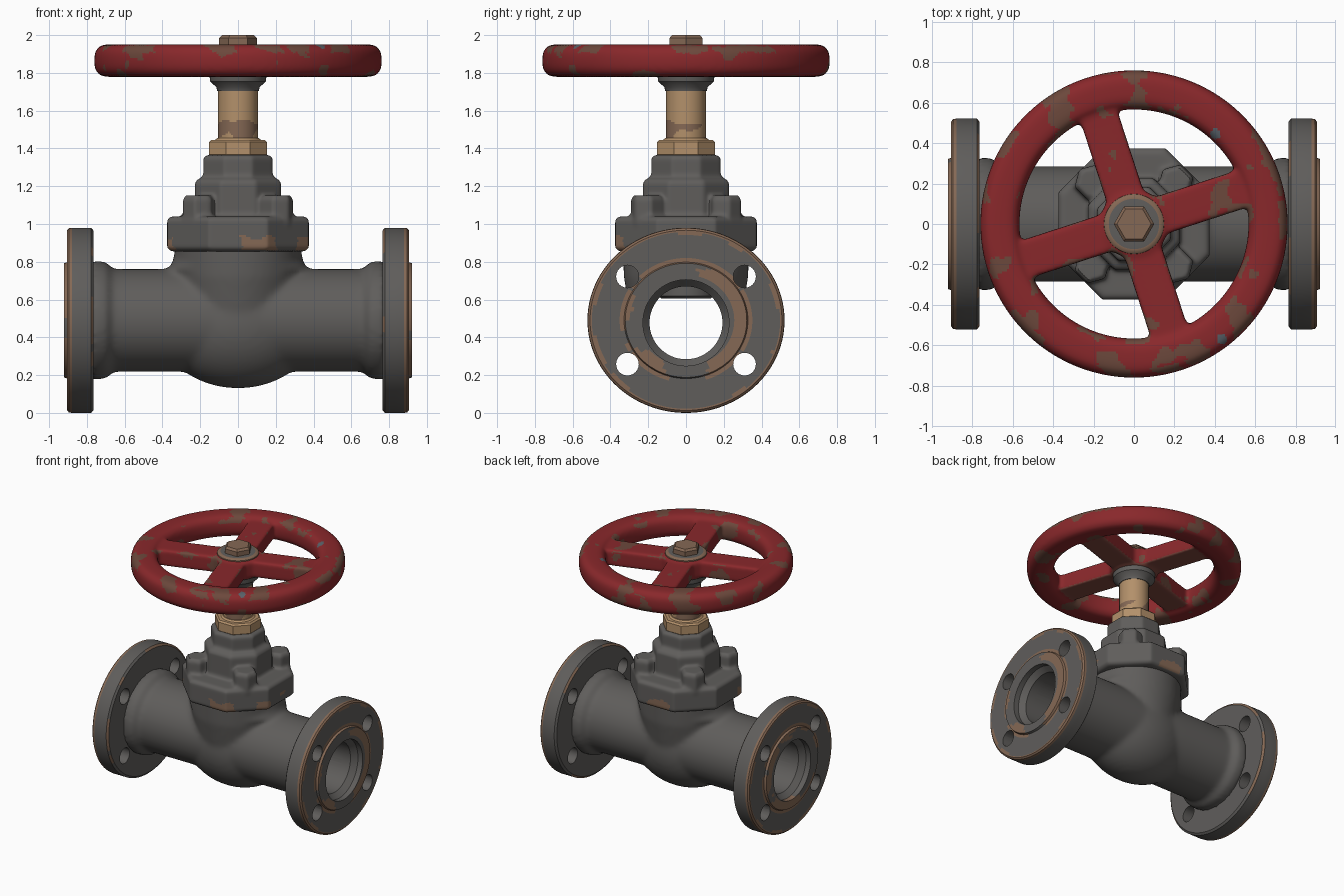
import bpy, bmesh, math
from mathutils import Matrix, Vector, noise

if "Cube" in bpy.data.objects:
    bpy.data.objects.remove(bpy.data.objects["Cube"])

ZC = 0.49          # height of the pipe axis
OCT = 1 / math.cos(math.pi / 8)


def material(name, rgb):
    m = bpy.data.materials.new(name)
    m.diffuse_color = (*rgb, 1)
    m.use_nodes = True
    m.node_tree.nodes["Principled BSDF"].inputs["Base Color"].default_value = m.diffuse_color
    return m


IRON = material("grey iron", (0.115, 0.11, 0.105))
WEAR = material("brown wear", (0.235, 0.14, 0.09))
BRASS = material("brass", (0.45, 0.28, 0.145))
RED = material("red paint", (0.25, 0.021, 0.024))
WORN_RED = material("worn red paint", (0.15, 0.065, 0.045))
FADED = material("faded red paint", (0.2, 0.06, 0.045))
BLUE = material("blue grey chip", (0.1, 0.12, 0.14))


def along_x(sy=1.0, side=1):
    """Turns a z-axis lathe into one along the pipe axis."""
    return (Matrix.Translation((0, 0, ZC)) @ Matrix.Diagonal((side, sy, 1, 1))
            @ Matrix.Rotation(math.pi / 2, 4, 'Y'))


def lathe(bm, profile, seg=48, matrix=Matrix(), turn=0.0, closed=False):
    """Spin (height, radius) points; cap the ends, or close the loop into a ring."""
    rings = []
    for h, r in profile:
        rings.append([bm.verts.new(matrix @ Vector((
            r * math.cos(turn + 2 * math.pi * i / seg),
            r * math.sin(turn + 2 * math.pi * i / seg), h))) for i in range(seg)])
    pairs = list(zip(rings, rings[1:]))
    if closed:
        pairs.append((rings[-1], rings[0]))
    else:
        bm.faces.new(rings[0][::-1])
        bm.faces.new(rings[-1])
    for a, b in pairs:
        for i in range(seg):
            j = (i + 1) % seg
            bm.faces.new((a[i], a[j], b[j], b[i]))


def octagon(bm, z0, z1, flat, bevel):
    r = flat * OCT
    lathe(bm, [(z0, r - bevel), (z0 + bevel, r), (z1 - bevel, r), (z1, r - bevel)],
          8, turn=math.pi / 8)


def make(name, bm):
    bmesh.ops.recalc_face_normals(bm, faces=bm.faces)
    me = bpy.data.meshes.new(name)
    bm.to_mesh(me)
    bm.free()
    ob = bpy.data.objects.new(name, me)
    bpy.context.collection.objects.link(ob)
    return ob


def bake(ob):
    """Apply all modifiers."""
    dg = bpy.context.evaluated_depsgraph_get()
    me = bpy.data.meshes.new_from_object(ob.evaluated_get(dg))
    ob.modifiers.clear()
    ob.data = me


def cast(ob, voxel, smooth):
    """Fuse overlapping solids into one softly rounded casting."""
    m = ob.modifiers.new("fuse", 'REMESH')
    m.mode = 'VOXEL'
    m.voxel_size = voxel
    s = ob.modifiers.new("soften", 'SMOOTH')
    s.factor = 0.5
    s.iterations = smooth
    bake(ob)


def cut(ob, cutter):
    m = ob.modifiers.new("cut", 'BOOLEAN')
    m.operation = 'DIFFERENCE'
    m.solver = 'EXACT'
    m.object = cutter
    bake(ob)


def finish(ob, mats, rule=None, angle=35):
    me = ob.data
    me.materials.clear()
    for m in mats:
        me.materials.append(m)
    for p in me.polygons:
        p.material_index = int(rule(p.center, p.normal)) if rule else 0
    me.shade_smooth()
    me.set_sharp_from_angle(angle=math.radians(angle))


def patch(c, scale, seed=0.0):
    return noise.noise(Vector(c) * scale + Vector((seed, seed * 0.7, 3.1)))


# Cutter: stepped bore and the bolt holes of both flanges
bm = bmesh.new()
lathe(bm, [(-1, .228), (-.88, .228), (-.84, .193), (.84, .193), (.88, .228), (1, .228)],
      64, Matrix.Translation((0, 0, -.013)) @ along_x(1.0))
for sx in (-1, 1):
    for sy in (-1, 1):
        for sz in (-1, 1):
            lathe(bm, [(.72, .06), (1, .06)], 24,
                  Matrix.Translation((0, sy * .31, sz * .232)) @ along_x(1, sx))
cutter = make("bore_cutter", bm)
cutter.hide_render = True

# Body: pipe, flange hubs, bulged chamber and neck
bm = bmesh.new()
lathe(bm, [(-.775, .315), (-.70, .31), (-.66, .272), (.66, .272), (.70, .31), (.775, .315)],
      64, along_x(1.05))
bmesh.ops.create_uvsphere(bm, u_segments=48, v_segments=24, radius=1,
                          matrix=Matrix.Translation((0, 0, .467)) @ Matrix.Diagonal((.42, .3, .337, 1)))
lathe(bm, [(.36, .26), (.55, .30), (.72, .33), (.92, .335)])
lathe(bm, [(.68, .30), (.76, .37), (.80, .345), (.86, .335)], 48,
      Matrix.Diagonal((1, .85, 1, 1)))
body = make("valve_body", bm)
cast(body, .016, 12)
cut(body, cutter)
finish(body, [IRON], angle=45)


# Pipe flanges with raised face, worn along the rims
def flange_wear(c, n):
    r = math.hypot(c.y / 1.065, c.z - ZC)
    k = patch(c, 6)
    x = abs(c.x)
    if r > .45:
        if x > .9 and r < .468:
            return k > .3
        return x > .88 or (x < .78 and k > .05)
    if x > .904 and .225 < r < .32:
        if r > .3:
            return k > -.3
        if c.y > 0 and .36 < c.z < .76:      # broad scuff on one side
            return k > -.22
        return k > (.0 if r > .284 else .22)
    return False


for side, name in ((1, "right_flange"), (-1, "left_flange")):
    bm = bmesh.new()
    lathe(bm, [(.765, .475), (.777, .49), (.83, .49), (.878, .49), (.895, .488), (.905, .477),
               (.905, .468), (.905, .452), (.905, .38), (.905, .33), (.905, .308),
               (.921, .302), (.921, .292), (.921, .28), (.921, .265), (.921, .25), (.921, .24)],
          144, along_x(1.065, side))
    ob = make(name, bm)
    cut(ob, cutter)
    finish(ob, [IRON, WEAR], flange_wear)
bpy.data.objects.remove(cutter)

# Gate hanging in the bore
bm = bmesh.new()
lathe(bm, [(.605, .13), (.62, .15), (.74, .15)], 32)
finish(make("gate", bm), [IRON])

# Bonnet: octagonal tiers with four hex bolts
bm = bmesh.new()
octagon(bm, .855, 1.04, .375, .02)
octagon(bm, 1.0, 1.24, .228, .02)
octagon(bm, 1.2, 1.365, .183, .015)
for sx in (-1, 1):
    for sy in (-1, 1):
        lathe(bm, [(1.0, .09), (1.13, .09), (1.152, .075)], 6,
              Matrix.Translation((sx * .207, sy * .207, 0)), turn=math.pi / 12)
bonnet = make("bonnet", bm)
cast(bonnet, .012, 4)


def bonnet_wear(c, n):
    if not .862 < c.z < .935 + .03 * patch(c, 14) or c.xy.length < .35:
        return False
    a = math.degrees(math.atan2(c.y, c.x)) + 5 * patch(c, 18)
    if -125 < a < -15:
        return -87 < a < -58 or -34 < a < -20
    return -166 < a < -152 or patch(c, 5, 1.7) > .12


finish(bonnet, [IRON, WEAR], bonnet_wear)

# Brass gland nut
bm = bmesh.new()
octagon(bm, 1.355, 1.445, .153, .012)
lathe(bm, [(1.43, .14), (1.455, .11)], 32)
finish(make("gland_nut", bm), [BRASS], angle=25)

# Stem, tarnished near the bottom
bm = bmesh.new()
lathe(bm, [(1.43 + i * .01, .105) for i in range(30)], 72)
finish(make("stem", bm), [BRASS, WEAR],
       lambda c, n: c.z < 1.54 + .06 * patch(c, 12) and patch(c, 8, 4.2) > -.02)

# Collar under the handwheel
bm = bmesh.new()
lathe(bm, [(1.705, .11), (1.725, .115), (1.755, .148), (1.80, .152)], 40)
finish(make("wheel_collar", bm), [IRON])

# Handwheel: rounded rim, hub and four spokes
bm = bmesh.new()
rim = []
for cr, cz, a0 in ((.70, 1.89, 0), (.628, 1.89, 90), (.628, 1.84, 180), (.70, 1.84, 270)):
    for a in (0, 30, 60, 90):
        t = math.radians(a0 + a)
        rim.append((cz + .061 * math.sin(t), cr + .061 * math.cos(t)))
lathe(bm, rim, 96, closed=True)
lathe(bm, [(1.785, .15), (1.80, .17), (1.92, .17), (1.935, .15)], 48)
for i in range(4):
    m = (Matrix.Rotation(math.radians(18 + 90 * i), 4, 'Z')
         @ Matrix.Translation((.33, 0, 1.862)) @ Matrix.Diagonal((.62, .19, .125, 1)))
    bmesh.ops.create_cube(bm, size=1, matrix=m)
wheel = make("handwheel", bm)
cast(wheel, .012, 13)


def wheel_wear(c, n):
    r = c.xy.length
    for x, y in ((.405, .445), (.435, -.57)):      # two small paint chips
        if c.z > 1.89 and math.hypot(c.x - x, c.y - y) < .026:
            return 3
    if r < .57 and n.z < -.5:                      # faded underside of spokes
        return 2
    edge = r > .72 and n.z > .3 or r < .61 and .2 < n.z < .8
    k = patch(c, 6.5, 5.3) + .3 * patch(c, 17)
    return k > (.12 if edge else .33)


finish(wheel, [RED, WORN_RED, FADED, BLUE], wheel_wear, 60)

# Washer with worn edge, and top nut
bm = bmesh.new()
lathe(bm, [(1.92, .15), (1.94, .148), (1.948, .138), (1.95, .125), (1.95, .08)], 48)
finish(make("washer", bm), [IRON, WEAR],
       lambda c, n: c.xy.length > .128)
bm = bmesh.new()
lathe(bm, [(1.94, .1), (1.985, .1), (2.0, .085), (2.0, .06)], 6)
finish(make("top_nut", bm), [WEAR], angle=20)
